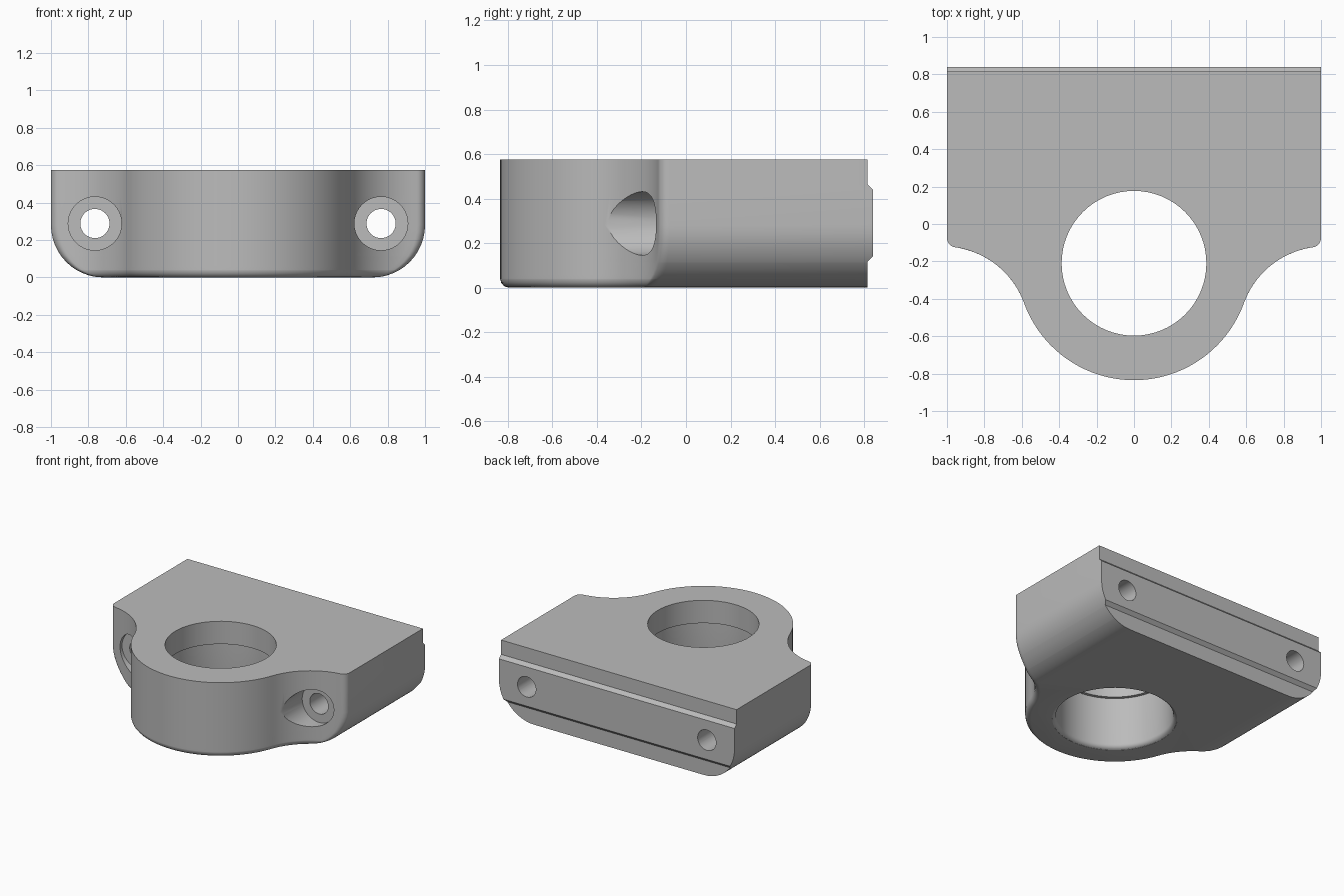
import bpy
import bmesh
from math import sin, cos, atan2, sqrt, hypot, pi, radians

if "Cube" in bpy.data.objects:
    bpy.data.objects.remove(bpy.data.objects["Cube"], do_unlink=True)

HEIGHT = 0.575
BORE_Y, NOSE_R = -0.21, 0.625          # rounded nose around the bore
NECK_X, NECK_Y = 1.02, -0.58           # concave neck centre
NECK_R = hypot(NECK_X, NECK_Y - BORE_Y) - NOSE_R
SIDE_R, CORNER_R, EDGE_R = 0.28, 0.05, 0.04

grey = bpy.data.materials.new("plain_grey")
grey.use_nodes = True
grey.diffuse_color = (0.5, 0.5, 0.5, 1)
grey.node_tree.nodes["Principled BSDF"].inputs["Base Color"].default_value = (0.5, 0.5, 0.5, 1)


def arc(cx, cy, r, a, b, n):
    return [(cx + r * cos(a + (b - a) * i / n), cy + r * sin(a + (b - a) * i / n))
            for i in range(n + 1)]


def outline(z):
    """Horizontal section of the body at height z."""
    drop = max(SIDE_R - z, 0)
    w = 1 - SIDE_R + sqrt(max(SIDE_R ** 2 - drop ** 2, 0))
    low = max(EDGE_R - z, 0)
    inset = EDGE_R - sqrt(max(EDGE_R ** 2 - low ** 2, 0))
    # raised tongue with chamfered edges along the back
    back = 0.815 + min(max(min(z - 0.115, 0.465 - z), 0), 0.025)
    neck = NECK_R + inset
    fx = w - CORNER_R
    fy = NECK_Y + sqrt((neck + CORNER_R) ** 2 - (fx - NECK_X) ** 2)
    a = atan2(fy - NECK_Y, fx - NECK_X)
    b = atan2(BORE_Y - NECK_Y, -NECK_X)
    half = [(w, back)]
    half += arc(fx, fy, CORNER_R, 0, a - pi, 8)
    half += arc(NECK_X, NECK_Y, neck, a, b, 16)[1:]
    half += arc(0, BORE_Y, NOSE_R - inset, b - pi, -pi / 2, 20)[1:]
    return half + [(-x, y) for x, y in reversed(half[:-1])]


def loft(name, rings):
    """Skin a stack of matching rings and cap both ends."""
    bm = bmesh.new()
    rows = [[bm.verts.new(p) for p in ring] for ring in rings]
    n = len(rows[0])
    for lo, hi in zip(rows, rows[1:]):
        for i in range(n):
            j = (i + 1) % n
            bm.faces.new((lo[i], lo[j], hi[j], hi[i]))
    bm.faces.new(rows[0])
    bm.faces.new(rows[-1])
    bmesh.ops.recalc_face_normals(bm, faces=bm.faces)
    mesh = bpy.data.meshes.new(name)
    bm.to_mesh(mesh)
    bm.free()
    mesh.materials.append(grey)
    obj = bpy.data.objects.new(name, mesh)
    bpy.context.collection.objects.link(obj)
    return obj


def lathe(name, profile, segs):
    return loft(name, [[(r * cos(2 * pi * i / segs), r * sin(2 * pi * i / segs), z)
                        for i in range(segs)] for r, z in profile])


# Body: rounded lower sides, softened lower front edge
heights = {0.005, EDGE_R, 0.115, 0.14, 0.44, 0.465, HEIGHT}
heights |= {SIDE_R * (1 - cos(radians(7.5 * i))) for i in range(13)}
body = loft("bracket_body", [[(x, y, z) for x, y in outline(z)] for z in sorted(heights)])

# Stepped bore with a rounded lower mouth
mouth = [(0.445 - 0.035 * sin(radians(t)), 0.035 * (1 - cos(radians(t))))
         for t in range(15, 91, 15)]
bore = lathe("bore_cutter", [(0.445, -0.05)] + mouth +
             [(0.41, 0.4), (0.387, 0.4), (0.387, 0.7)], 64)
bore.location = (0, BORE_Y, 0)
cutters = [bore]

# Counterbored bolt holes, running front to back
for side, x in (("left", 0.765), ("right", -0.765)):
    bolt = lathe(side + "_bolt_cutter",
                 [(0.143, -0.95), (0.143, -0.11), (0.078, -0.11), (0.078, 1)], 40)
    bolt.location = (x, 0, 0.288)
    bolt.rotation_euler = (-pi / 2, 0, 0)
    cutters.append(bolt)

bpy.ops.object.select_all(action="DESELECT")
body.select_set(True)
bpy.context.view_layer.objects.active = body
for cutter in cutters:
    cutter.hide_render = True
    mod = body.modifiers.new(cutter.name, "BOOLEAN")
    mod.operation = "DIFFERENCE"
    mod.solver = "EXACT"
    mod.object = cutter
    bpy.ops.object.modifier_apply(modifier=mod.name)
for cutter in cutters:
    bpy.data.objects.remove(cutter, do_unlink=True)

bpy.ops.object.shade_smooth_by_angle(angle=radians(30))
